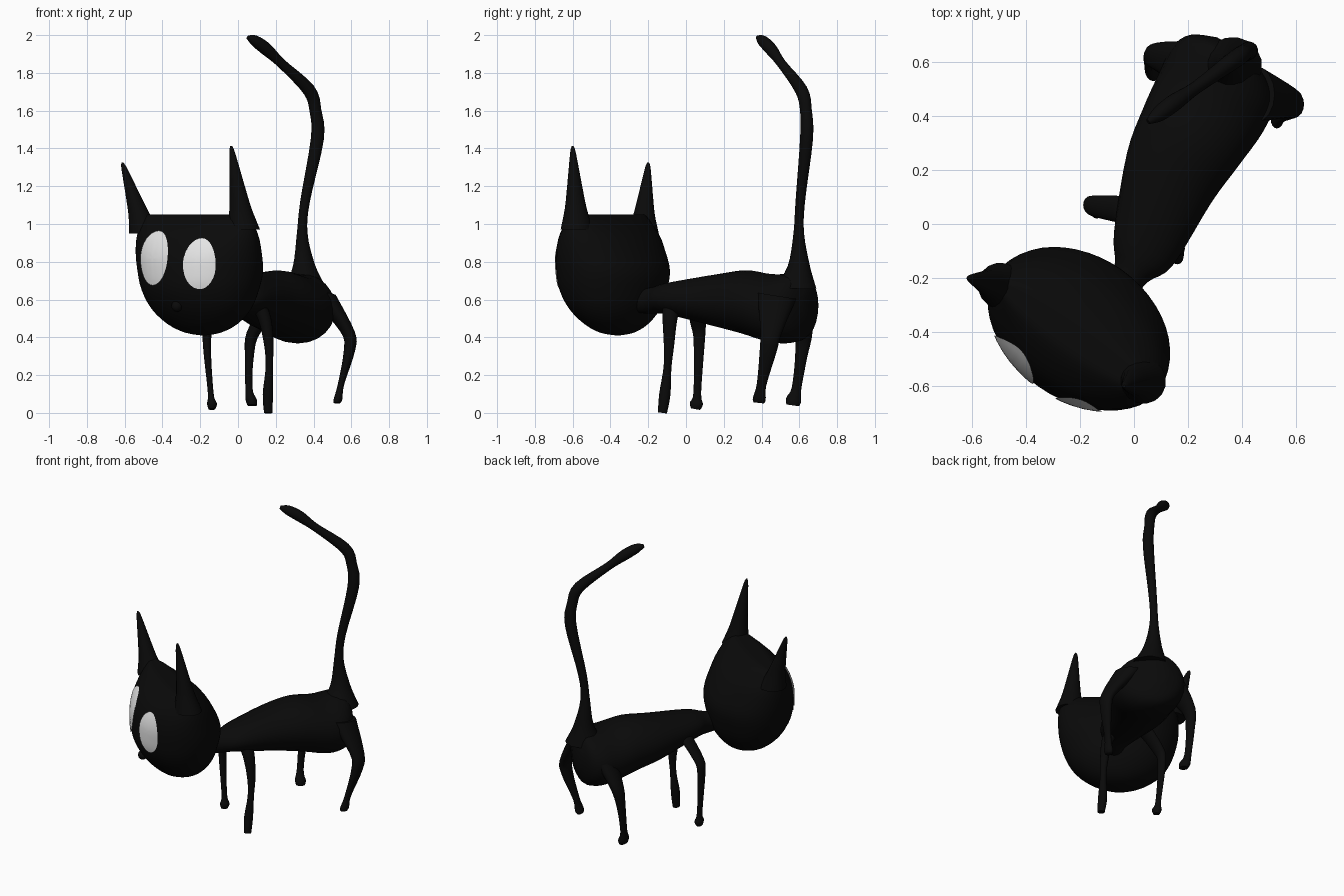
import bpy, math
from mathutils import Vector
from mathutils.bvhtree import BVHTree

if "Cube" in bpy.data.objects:
    bpy.data.objects.remove(bpy.data.objects["Cube"])


def material(name, rgb):
    m = bpy.data.materials.new(name)
    m.diffuse_color = (*rgb, 1)
    m.use_nodes = True
    m.node_tree.nodes["Principled BSDF"].inputs["Base Color"].default_value = m.diffuse_color
    return m


BLACK = material("black fur", (0.003, 0.003, 0.003))
WHITE = material("eye white", (0.8, 0.8, 0.8))


def make(name, verts, faces, mat):
    me = bpy.data.meshes.new(name)
    me.from_pydata(verts, [], faces)
    me.materials.append(mat)
    ob = bpy.data.objects.new(name, me)
    bpy.context.collection.objects.link(ob)
    bpy.ops.object.select_all(action='DESELECT')
    ob.select_set(True)
    bpy.context.view_layer.objects.active = ob
    bpy.ops.object.mode_set(mode='EDIT')
    bpy.ops.mesh.select_all(action='SELECT')
    bpy.ops.mesh.normals_make_consistent(inside=False)
    bpy.ops.object.mode_set(mode='OBJECT')
    bpy.ops.object.shade_smooth_by_angle(angle=math.radians(60))
    return ob


def smooth_rows(rows, steps):
    """Catmull-Rom interpolation between the station rows."""
    out = []
    for i in range(len(rows) - 1):
        quad = [rows[min(max(i + k, 0), len(rows) - 1)] for k in (-1, 0, 1, 2)]
        for s in range(steps):
            t = s / steps
            out.append([0.5 * (2 * b + (c - a) * t + (2 * a - 5 * b + 4 * c - d) * t * t
                               + (3 * b - a - 3 * c + d) * t ** 3)
                        for a, b, c, d in zip(*quad)])
    return out + [list(rows[-1])]


def loft(name, rows, side, up=None, seg=16, steps=4):
    """Rows are x, y, z, radius along side, radius along the other axis."""
    rows = smooth_rows(rows, steps)
    pts = [Vector(r[:3]) for r in rows]
    verts, faces = [], []
    for i, r in enumerate(rows):
        tangent = pts[min(i + 1, len(pts) - 1)] - pts[max(i - 1, 0)]
        other = up or tangent.cross(side).normalized()
        for k in range(seg):
            a = 2 * math.pi * k / seg
            verts.append(pts[i] + side * (max(r[3], .002) * math.cos(a))
                         + other * (max(r[4], .002) * math.sin(a)))
    for i in range(len(rows) - 1):
        for k in range(seg):
            n = (k + 1) % seg
            faces.append((i * seg + k, i * seg + n, (i + 1) * seg + n, (i + 1) * seg + k))
    faces += [tuple(range(seg))[::-1], tuple(range(len(verts) - seg, len(verts)))]
    return make(name, verts, faces, BLACK)


# Head axes: U runs across the face, N points out of the face
U = Vector((0.816, -0.578, 0))
N = Vector((-0.578, -0.816, 0))
X, Y, Z = Vector((1, 0, 0)), Vector((0, 1, 0)), Vector((0, 0, 1))

# Head: z, centre along N, half width, half depth
profile = [(.41, .40, .01, .01), (.425, .405, .10, .085), (.47, .41, .20, .15),
           (.55, .42, .285, .215), (.65, .43, .335, .255), (.75, .43, .362, .265),
           (.85, .445, .372, .24), (.95, .455, .368, .185), (1.04, .465, .34, .08),
           (1.05, .465, .32, .02)]
head = loft("head", [(*(U * .06 + N * n + Z * z), w, d) for z, n, w, d in profile],
            U, N, seg=48, steps=3)


# Ears: straight spine with a shared taper
def ear(name, base, tip):
    base, tip = Vector(base), Vector(tip)
    taper = [(0, .09), (.25, .061), (.5, .043), (.75, .027), (.94, .014), (1, .005)]
    loft(name, [(*base.lerp(tip, t), r, r * .95) for t, r in taper], U, N)


ear("right_ear", (.03, -.578, .97), (-.036, -.6, 1.413))
ear("left_ear", (-.49, -.23, .95), (-.612, -.2, 1.325))

# Eyes: thin discs laid over the face
tree = BVHTree.FromPolygons([v.co for v in head.data.vertices],
                            [p.vertices[:] for p in head.data.polygons])


def on_face(u, z, lift):
    return tree.ray_cast(U * u + N * 2 + Z * z, -N)[0] + N * lift


def eye(name, u, z, ru, rz, seg=32, rings=7):
    verts = [on_face(u, z, .007)]
    faces = [(0, 1 + k, 1 + (k + 1) % seg) for k in range(seg)]
    for r in range(1, rings + 1):
        for k in range(seg):
            a = 2 * math.pi * k / seg
            f = r / rings
            verts.append(on_face(u + ru * f * math.cos(a), z + rz * f * math.sin(a), .007))
    for r in range(rings - 1):
        for k in range(seg):
            a, b = 1 + r * seg + k, 1 + r * seg + (k + 1) % seg
            faces.append((a, a + seg, b + seg, b))
    ob = make(name, verts, faces, WHITE)
    if sum(p.normal.dot(N) for p in ob.data.polygons) < 0:
        ob.data.flip_normals()


eye("left_eye", -.073, .82, .11, .145)
eye("right_eye", .22, .79, .085, .135)

# Nose
tip = on_face(.06, .565, 0)
loft("nose", [(*(tip - Z * .03 * math.cos(a)), .03 * math.sin(a), .03 * math.sin(a))
              for a in (math.pi * i / 6 for i in range(7))], U, N, steps=1)

# Body with neck: x, y, half width, low z, high z
stations = [(-.06, -.27, .05, .53, .65), (-.01, -.18, .07, .525, .665),
            (.035, -.09, .125, .52, .69), (.13, .17, .18, .455, .735),
            (.21, .32, .205, .415, .755), (.285, .45, .22, .375, .735),
            (.33, .55, .215, .37, .735), (.35, .62, .16, .40, .73), (.36, .66, .06, .5, .66)]
loft("body", [(x, y, (lo + hi) / 2, w, (hi - lo) / 2) for x, y, w, lo, hi in stations],
     Vector((.87, -.5, 0)), Z, seg=24)


# Tail and legs: spine points with one radius each
def limb(name, spine, side, ratio):
    loft(name, [(*p, r, r * ratio) for *p, r in spine], side)


limb("tail", [(.36, .58, .66, .11), (.35, .597, .78, .058), (.34, .597, .95, .028),
              (.355, .605, 1.12, .025), (.42, .638, 1.45, .034), (.41, .635, 1.6, .031),
              (.375, .61, 1.71, .033), (.23, .505, 1.85, .024), (.15, .45, 1.925, .032),
              (.09, .405, 1.97, .028), (.052, .378, 1.988, .01)], Vector((.58, -.81, 0)), 1.05)

limb("front_right_leg", [(.16, -.125, 0, .022), (.158, -.112, .1, .027), (.165, -.098, .24, .019),
                         (.163, -.09, .36, .025), (.14, -.085, .5, .036), (.09, -.07, .6, .05)],
     X, 1.1)
limb("front_left_leg", [(-.138, .05, .02, .018), (-.138, .055, .05, .026), (-.145, .06, .11, .015),
                        (-.165, .07, .38, .022), (-.14, .065, .47, .03), (-.02, .05, .6, .04)],
     X, 1.35)
limb("hind_right_leg", [(.525, .385, .053, .018), (.53, .388, .075, .023), (.545, .4, .15, .017),
                        (.59, .435, .33, .03), (.58, .45, .43, .038), (.45, .48, .62, .07)],
     X, 1.5)
limb("hind_left_leg", [(.075, .565, .04, .025), (.07, .57, .07, .03), (.058, .585, .13, .019),
                       (.06, .61, .3, .024), (.085, .62, .43, .038), (.22, .58, .6, .075)],
     X, 1.35)
